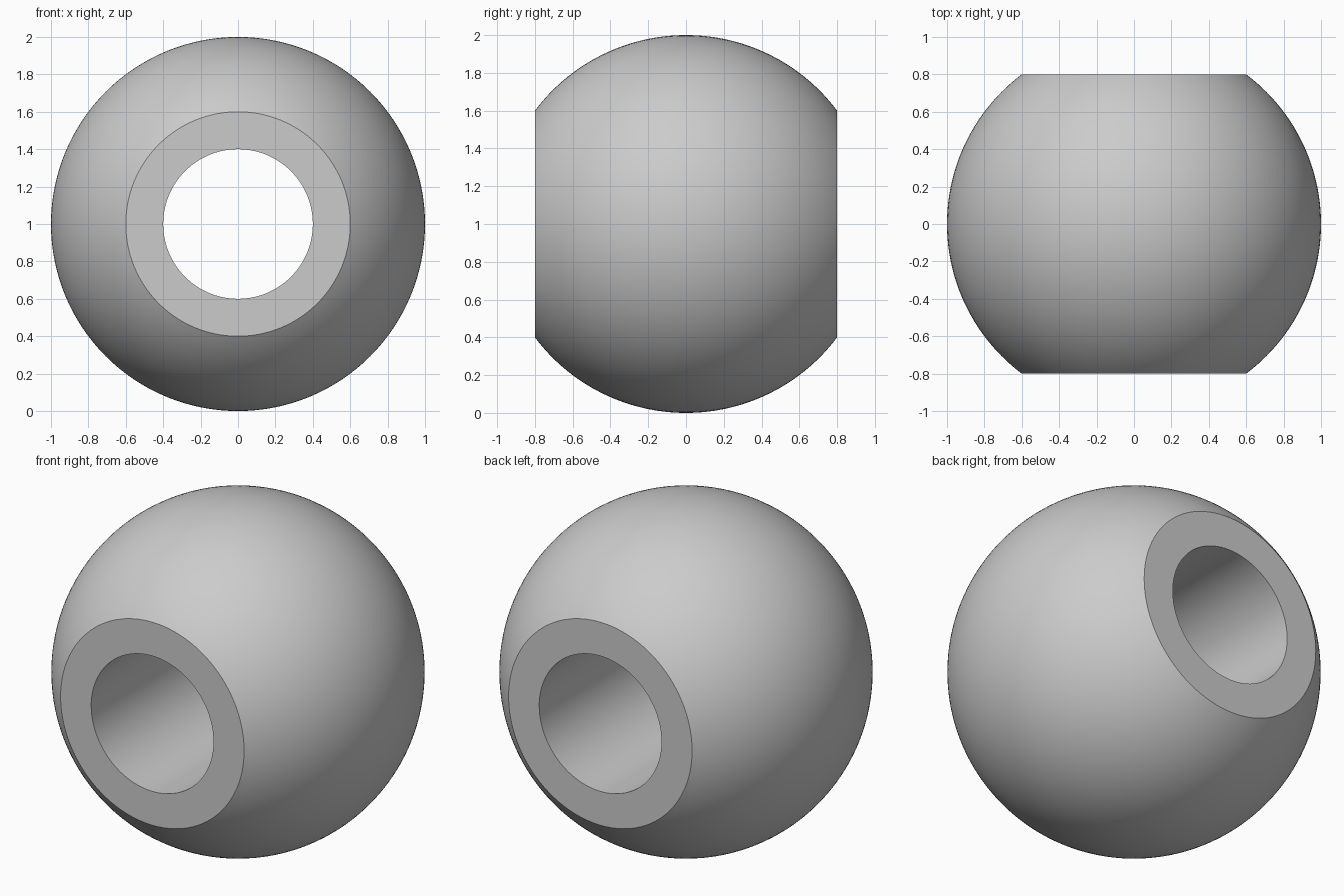
import bpy, bmesh
from math import sin, cos, asin, pi, radians

cube = bpy.data.objects.get("Cube")
if cube:
    bpy.data.objects.remove(cube, do_unlink=True)

RADIUS, HALF_WIDTH, BORE = 1.0, 0.8, 0.4
SIDES, ARC_STEPS = 128, 64

# Material
grey = bpy.data.materials.new("satin_grey")
grey.use_nodes = True
colour = (0.6, 0.6, 0.6, 1)
grey.diffuse_color = colour
grey.node_tree.nodes["Principled BSDF"].inputs["Base Color"].default_value = colour

# Closed cross-section as (distance from axis, position along axis)
limit = asin(HALF_WIDTH / RADIUS)
angles = [limit * (2 * i / ARC_STEPS - 1) for i in range(ARC_STEPS + 1)]
profile = [(RADIUS * cos(a), RADIUS * sin(a)) for a in angles]
profile += [(BORE, HALF_WIDTH), (BORE, -HALF_WIDTH)]

# Revolve the cross-section about the y axis
bm = bmesh.new()
rings = []
for i in range(SIDES):
    t = 2 * pi * i / SIDES
    rings.append([bm.verts.new((r * cos(t), y, RADIUS + r * sin(t))) for r, y in profile])
for i, ring in enumerate(rings):
    following = rings[(i + 1) % SIDES]
    for j in range(len(profile)):
        k = (j + 1) % len(profile)
        bm.faces.new((ring[j], ring[k], following[k], following[j]))
bmesh.ops.recalc_face_normals(bm, faces=bm.faces)
mesh = bpy.data.meshes.new("bored_ball")
bm.to_mesh(mesh)
bm.free()
mesh.materials.append(grey)

# Bored ball with flat ends, smooth apart from its rims
ball = bpy.data.objects.new("bored_ball", mesh)
bpy.context.collection.objects.link(ball)
bpy.ops.object.select_all(action="DESELECT")
ball.select_set(True)
bpy.context.view_layer.objects.active = ball
bpy.ops.object.shade_smooth_by_angle(angle=radians(30))
